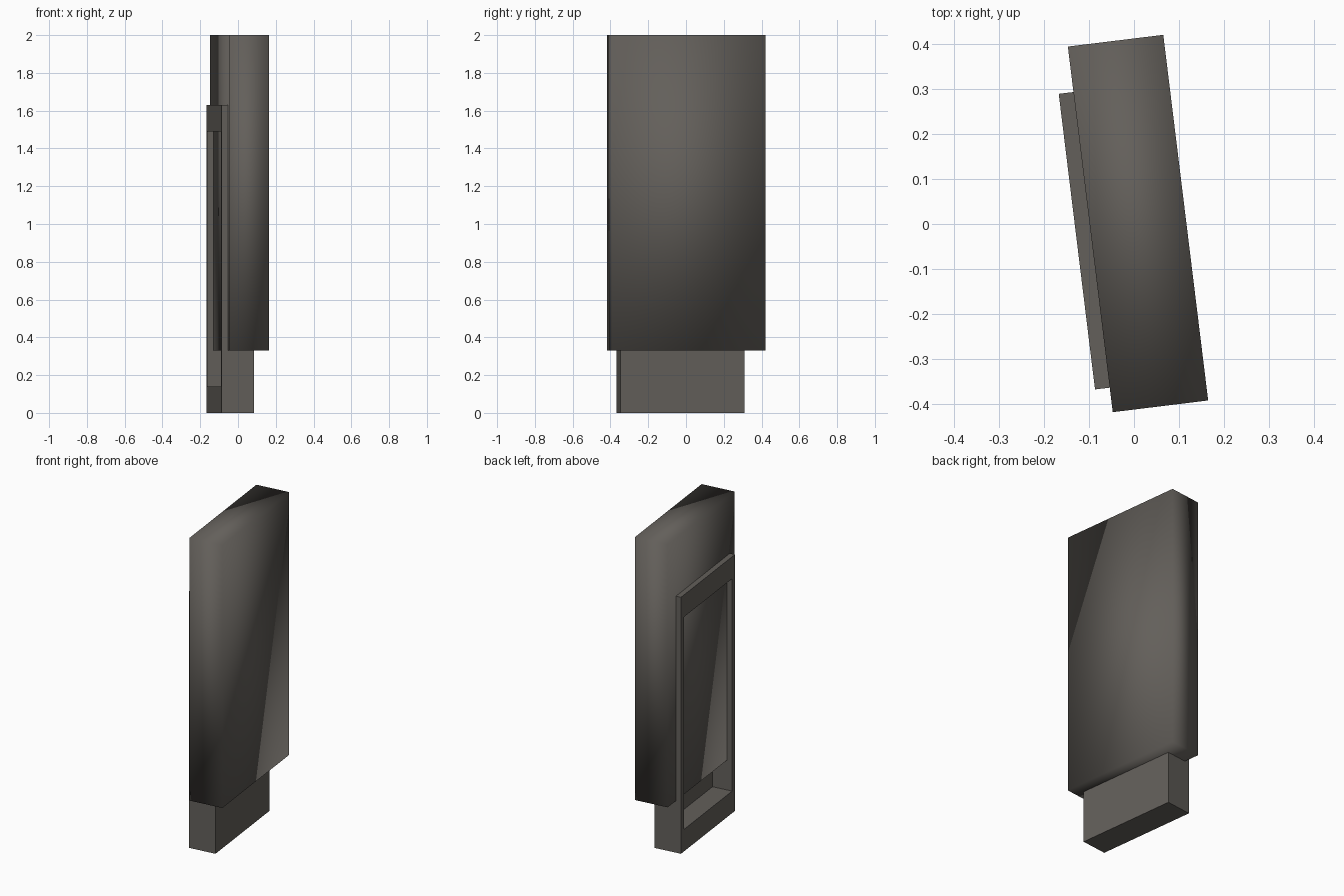
import bpy, bmesh, math
from mathutils import Matrix

if "Cube" in bpy.data.objects:
    bpy.data.objects.remove(bpy.data.objects["Cube"])

TURN = Matrix.Rotation(math.radians(7.0), 4, 'Z')   # whole model is turned slightly


def material(name, color):
    m = bpy.data.materials.new(name)
    m.diffuse_color = (*color, 1.0)
    m.use_nodes = True
    m.node_tree.nodes["Principled BSDF"].inputs["Base Color"].default_value = m.diffuse_color
    return m


def box_bmesh(lo, hi):
    """Axis-aligned box; the first corner of the top face is front-left."""
    bm = bmesh.new()
    (x0, y0, z0), (x1, y1, z1) = lo, hi
    v = [bm.verts.new((x, y, z)) for z in (z0, z1)
         for x, y in ((x0, y0), (x1, y0), (x1, y1), (x0, y1))]
    for f in ((0, 3, 2, 1), (4, 5, 6, 7), (0, 1, 5, 4),
              (1, 2, 6, 5), (2, 3, 7, 6), (3, 0, 4, 7)):
        bm.faces.new([v[i] for i in f])
    bm.normal_update()
    return bm


def finish(name, bm, mat, smooth):
    bm.transform(TURN)
    bm.normal_update()
    for f in bm.faces:
        f.smooth = smooth
    me = bpy.data.meshes.new(name)
    bm.to_mesh(me)
    bm.free()
    me.materials.append(mat)
    ob = bpy.data.objects.new(name, me)
    bpy.context.collection.objects.link(ob)
    return ob


grey = material("warm dark grey", (0.125, 0.115, 0.103))

# Tall main slab, softly shaded over its corners
slab = box_bmesh((-0.098, -0.41, 0.33), (0.116, 0.41, 2.0))
finish("main_slab", slab, grey, True)

# Lower holder with a rectangular pocket in its left side
LEFT = -0.131
holder = box_bmesh((LEFT, -0.355, 0.0), (0.042, 0.308, 1.63))
side = min(holder.faces, key=lambda f: f.normal.x)
bmesh.ops.inset_region(holder, faces=[side], thickness=0.05)
for v in side.verts:                                 # wider rim at top and bottom
    v.co.z = 0.14 if v.co.z < 0.8 else 1.49
pocket = bmesh.ops.extrude_discrete_faces(holder, faces=[side])["faces"][0]
for v in pocket.verts:
    v.co.x = LEFT + 0.128
finish("pocket_holder", holder, grey, False)
